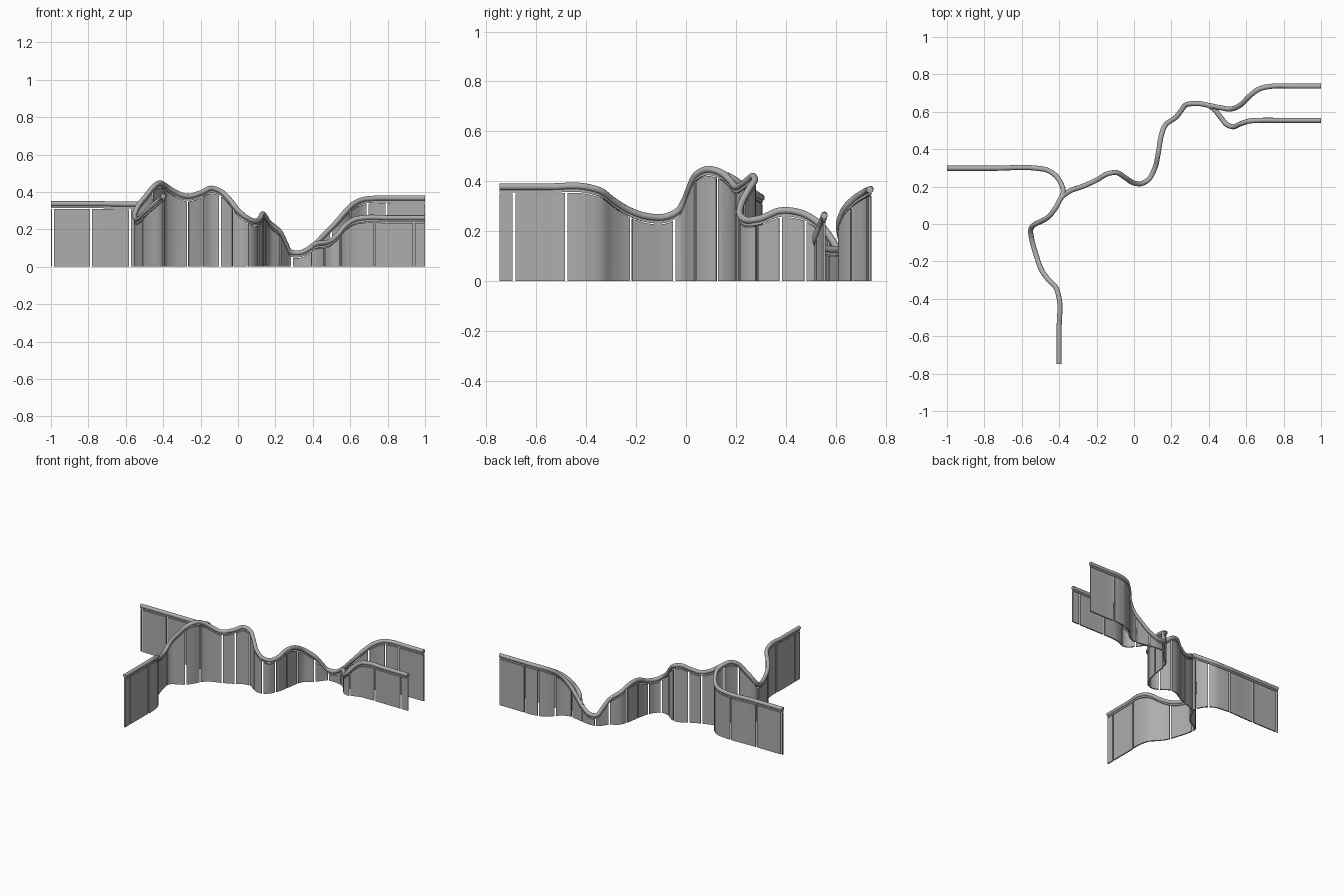
import bpy, bmesh, math
from mathutils import Vector

if "Cube" in bpy.data.objects:
    bpy.data.objects.remove(bpy.data.objects["Cube"])

RAIL_R = 0.0135    # handrail radius
STRIP_LOW = 0.024  # underside of the strip below the rail centre
PANEL_LOW = 0.028  # panel top below the rail centre
HALF_T = 0.0045    # half panel thickness
GAP = 0.011        # slot between panels

grey = bpy.data.materials.new("grey_metal")
grey.diffuse_color = (0.42, 0.42, 0.42, 1)
grey.use_nodes = True
grey.node_tree.nodes["Principled BSDF"].inputs["Base Color"].default_value = grey.diffuse_color

# Rail centre lines (x, y, z) and the (x, y) places of the slots
main_path = [(-.40, -.748, .378), (-.40, -.55, .378), (-.40, -.40, .377), (-.415, -.345, .362),
             (-.46, -.295, .325), (-.492, -.25, .295), (-.525, -.16, .260), (-.547, -.08, .258),
             (-.552, -.03, .283), (-.535, -.005, .325), (-.495, .015, .375), (-.455, .04, .425),
             (-.42, .085, .448), (-.385, .145, .432), (-.345, .175, .405), (-.27, .203, .377),
             (-.20, .235, .395), (-.14, .269, .42), (-.095, .275, .405), (-.05, .25, .365),
             (0, .219, .302), (.04, .216, .267), (.08, .24, .245), (.11, .295, .250),
             (.13, .38, .282), (.145, .47, .270), (.165, .525, .238), (.225, .572, .185),
             (.255, .61, .125), (.28, .638, .080), (.33, .645, .075), (.40, .634, .112),
             (.46, .622, .170), (.52, .615, .232), (.57, .637, .290), (.62, .686, .338),
             (.67, .722, .360), (.74, .737, .367), (.85, .737, .367), (1, .737, .367)]
main_slots = [(-.4, -.69), (-.4, -.485), (-.50, -.225), (-.552, -.045), (-.455, .04), (-.39, .128),
              (-.27, .203), (-.19, .24), (-.1, .275), (-.025, .235), (.05, .216), (.105, .28),
              (.13, .38), (.147, .48), (.225, .572), (.29, .64), (.40, .634), (.50, .615),
              (.60, .667), (.69, .73), (.79, .737)]
left_path = [(-1, .298, .337), (-.75, .298, .337), (-.52, .298, .337), (-.47, .29, .342),
             (-.42, .26, .362), (-.39, .215, .392), (-.378, .175, .418), (-.388, .14, .432)]
left_slots = [(-.99, .298), (-.79, .298), (-.575, .298), (-.43, .268), (-.382, .19)]
right_path = [(.40, .634, .115), (.43, .612, .125), (.465, .568, .128), (.495, .532, .138),
              (.525, .520, .163), (.575, .538, .222), (.62, .551, .252), (.67, .554, .262),
              (.80, .554, .262), (1, .554, .262)]
right_slots = [(.468, .565), (.545, .525), (.73, .554), (.945, .554)]


def smooth_path(points, step=0.012):
    """Rounded curve through the points, sampled evenly by length."""
    p = [Vector(q) for q in points]
    n = len(p)
    tangent = []
    for i in range(n):
        if i == 0 or i == n - 1:
            j = 0 if i == 0 else n - 2
            tangent.append((p[j + 1] - p[j]).normalized())
        else:
            a, b = p[i] - p[i - 1], p[i + 1] - p[i]
            tangent.append((a / a.length * b.length + b / b.length * a.length) / (a.length + b.length))
    out = [p[0]]
    for i in range(n - 1):
        d = (p[i + 1] - p[i]).length
        k = max(2, math.ceil(d / step))
        for s in range(1, k + 1):
            t = s / k
            out.append((2*t**3 - 3*t*t + 1) * p[i] + (t**3 - 2*t*t + t) * d * tangent[i]
                       + (3*t*t - 2*t**3) * p[i + 1] + (t**3 - t*t) * d * tangent[i + 1])
    return out


def add_rail(name, path):
    curve = bpy.data.curves.new(name, 'CURVE')
    curve.dimensions = '3D'
    curve.bevel_depth = RAIL_R
    curve.bevel_resolution = 4
    curve.use_fill_caps = True
    spline = curve.splines.new('POLY')
    spline.points.add(len(path) - 1)
    for sp, co in zip(spline.points, path):
        sp.co = (*co, 1)
    obj = bpy.data.objects.new(name, curve)
    bpy.context.collection.objects.link(obj)
    curve.materials.append(grey)
    finish(obj, True)


def finish(obj, convert=False):
    bpy.ops.object.select_all(action='DESELECT')
    obj.select_set(True)
    bpy.context.view_layer.objects.active = obj
    if convert:
        bpy.ops.object.convert(target='MESH')
    bpy.ops.object.shade_smooth_by_angle(angle=math.radians(35))


def add_wall(name, path, ranges, top, bottom, half):
    """Thin upright sheets following the path over each length range."""
    length = [0]
    for a, b in zip(path, path[1:]):
        length.append(length[-1] + (b - a).xy.length)

    def at(s):
        i = 0
        while i < len(path) - 2 and length[i + 1] < s:
            i += 1
        f = (s - length[i]) / max(length[i + 1] - length[i], 1e-6)
        ahead = path[min(i + 2, len(path) - 1)] - path[max(i - 1, 0)]
        side = Vector((-ahead.y, ahead.x, 0)).normalized() * half
        return path[i].lerp(path[i + 1], f), side

    bm = bmesh.new()
    for lo, hi in ranges(length, path):
        stops = [lo] + [s for s in length if lo + .002 < s < hi - .002] + [hi]
        rings = []
        for s in stops:
            c, side = at(s)
            z0, z1 = bottom(c.z), c.z - top
            rings.append([bm.verts.new((q.x, q.y, z)) for q, z in
                          ((c + side, z0), (c - side, z0), (c - side, z1), (c + side, z1))])
        for a, b in zip(rings, rings[1:]):
            for k in range(4):
                m = (k + 1) % 4
                bm.faces.new((a[k], a[m], b[m], b[k]))
        bm.faces.new(rings[0][::-1])
        bm.faces.new(rings[-1])
    bmesh.ops.recalc_face_normals(bm, faces=bm.faces)
    mesh = bpy.data.meshes.new(name)
    bm.to_mesh(mesh)
    bm.free()
    mesh.materials.append(grey)
    obj = bpy.data.objects.new(name, mesh)
    bpy.context.collection.objects.link(obj)
    finish(obj)


def panel_ranges(slots):
    def ranges(length, path):
        cuts = sorted(length[min(range(len(path)), key=lambda i: (path[i].xy - Vector(s)).length)]
                      for s in slots)
        starts = [0] + [c + GAP / 2 for c in cuts]
        ends = [c - GAP / 2 for c in cuts] + [length[-1]]
        return [(a, b) for a, b in zip(starts, ends) if b - a > .004]
    return ranges


# Each run: round handrail, strip under it, and slotted panels down to the floor
for label, points, slots in (("main", main_path, main_slots),
                             ("left_branch", left_path, left_slots),
                             ("right_branch", right_path, right_slots)):
    path = smooth_path(points)
    add_rail(label + "_handrail", path)
    add_wall(label + "_rail_strip", path, lambda length, p: [(0, length[-1])],
             0.008, lambda z: z - STRIP_LOW, 0.004)
    add_wall(label + "_panels", path, panel_ranges(slots), PANEL_LOW, lambda z: 0, HALF_T)
